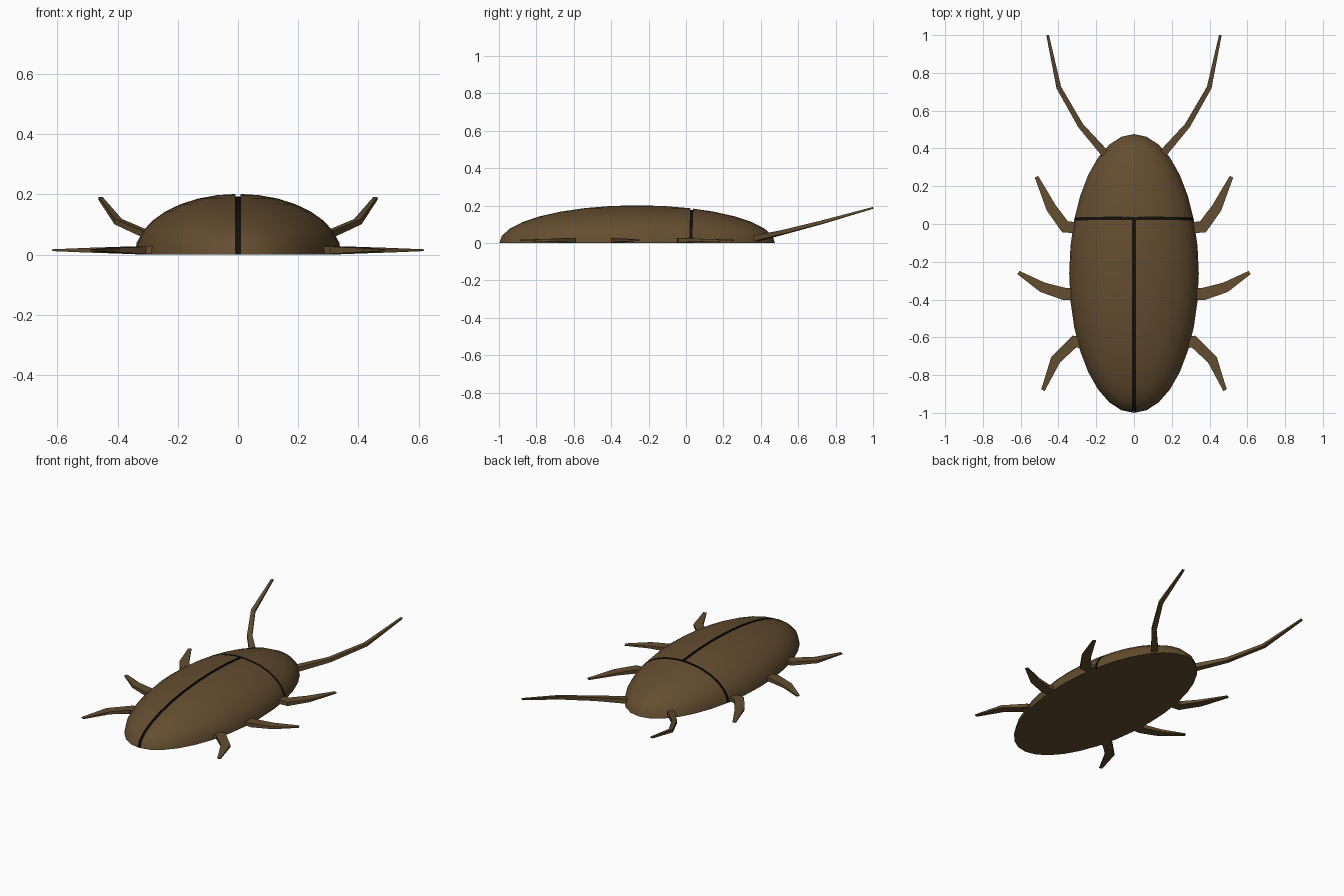
import bpy, bmesh, math
from mathutils import Vector

if "Cube" in bpy.data.objects:
    bpy.data.objects.remove(bpy.data.objects["Cube"])


def material(name, color):
    m = bpy.data.materials.new(name)
    m.diffuse_color = (*color, 1)
    m.use_nodes = True
    m.node_tree.nodes["Principled BSDF"].inputs["Base Color"].default_value = m.diffuse_color
    return m


BROWN = material("brown_shell", (0.125, 0.075, 0.029))
DARK = material("dark_groove", (0.006, 0.005, 0.004))
CY, RX, RY, RZ = -0.262, 0.343, 0.738, 0.202


def make_object(name, bm, mats):
    bmesh.ops.recalc_face_normals(bm, faces=bm.faces[:])
    me = bpy.data.meshes.new(name)
    bm.to_mesh(me)
    bm.free()
    for m in mats:
        me.materials.append(m)
    ob = bpy.data.objects.new(name, me)
    bpy.context.collection.objects.link(ob)
    return ob


# Domed body with engraved wing-case and neck grooves
def build_body():
    bm = bmesh.new()
    bmesh.ops.create_uvsphere(bm, u_segments=32, v_segments=16, radius=1)
    for v in bm.verts:
        v.co = Vector((v.co.x * RX, v.co.y * RY + CY, v.co.z * RZ))

    def cut(co, no, clear=False):
        bmesh.ops.bisect_plane(bm, geom=bm.verts[:] + bm.edges[:] + bm.faces[:],
                               dist=1e-5, plane_co=co, plane_no=no, clear_inner=clear)

    tilt = 0.03
    half = 0.008
    y0, y1 = 0.019, 0.031
    cut((0, 0, 0), (0, 0, 1), True)
    for x in (-half, half):
        cut((x, 0, 0), (1, 0, 0))
    for y in (y0, y1):
        cut((0, y, 0), (0, 1, -tilt))

    def in_groove(f):
        c = f.calc_center_median()
        y = c.y - tilt * c.z
        return y0 < y < y1 or (abs(c.x) < half and y < y1)

    groove = [f for f in bm.faces if in_groove(f)]
    shell = set(bm.faces) - set(groove)
    ext = bmesh.ops.extrude_face_region(bm, geom=groove)
    for v in ext["geom"]:
        if isinstance(v, bmesh.types.BMVert):
            v.co.z *= 0.955
            if v.co.y < 0:
                v.co.y = CY + (v.co.y - CY) * 0.985
            else:
                v.co.x *= 0.97
    bmesh.ops.delete(bm, geom=[f for f in groove if f.is_valid], context='FACES_ONLY')
    for f in bm.faces:
        f.material_index = 0 if f in shell else 1
    # Flat underside
    rim = [e for e in bm.edges if e.is_boundary]
    for f in bmesh.ops.holes_fill(bm, edges=rim, sides=0)["faces"]:
        f.material_index = 0
    return make_object("body", bm, [BROWN, DARK])


# Tapered rectangular limb: points are (x, y, z, width, thickness)
def build_limb(name, points, side):
    bm = bmesh.new()
    pos = [Vector((p[0] * side, p[1], p[2])) for p in points]
    rings = []
    for i, p in enumerate(points):
        a = (pos[i] - pos[i - 1]).normalized() if i else Vector()
        b = (pos[i + 1] - pos[i]).normalized() if i < len(pos) - 1 else Vector()
        d = (a + b).normalized()
        across = d.cross(Vector((0, 0, 1))).normalized()
        up = across.cross(d)
        w, t = p[3] / 2, p[4] / 2
        rings.append([bm.verts.new(pos[i] + across * w * s + up * t * u)
                      for s, u in ((-1, -1), (1, -1), (1, 1), (-1, 1))])
    for r, q in zip(rings, rings[1:]):
        for k in range(4):
            n = (k + 1) % 4
            bm.faces.new((r[k], r[n], q[n], q[k]))
    bm.faces.new(rings[0])
    bm.faces.new(rings[-1])
    return make_object(name, bm, [BROWN])


body = build_body()
bpy.context.view_layer.objects.active = body
body.select_set(True)
bpy.ops.object.shade_smooth_by_angle(angle=math.radians(40))

# Legs and antennae, mirrored left and right
LEG_W = (0.06, 0.065, 0.055, 0.02)
LEG_T = (0.024, 0.024, 0.016, 0.006)
LEGS = {
    "front_leg": ((0.30, -0.02), (0.365, -0.015), (0.438, 0.085), (0.516, 0.25)),
    "middle_leg": ((0.29, -0.372), (0.37, -0.37), (0.485, -0.335), (0.612, -0.257)),
    "rear_leg": ((0.27, -0.63), (0.315, -0.622), (0.415, -0.718), (0.482, -0.88)),
}
ANTENNA = ((0.155, 0.375, 0.025, 0.042, 0.03), (0.282, 0.52, 0.058, 0.03, 0.022),
           (0.398, 0.722, 0.11, 0.025, 0.018), (0.457, 0.999, 0.188, 0.014, 0.009))
for label, side in (("left", -1), ("right", 1)):
    for name, path in LEGS.items():
        build_limb(f"{name}_{label}",
                   [(x, y, 0.015, w, t) for (x, y), w, t in zip(path, LEG_W, LEG_T)], side)
    build_limb(f"antenna_{label}", ANTENNA, side)
